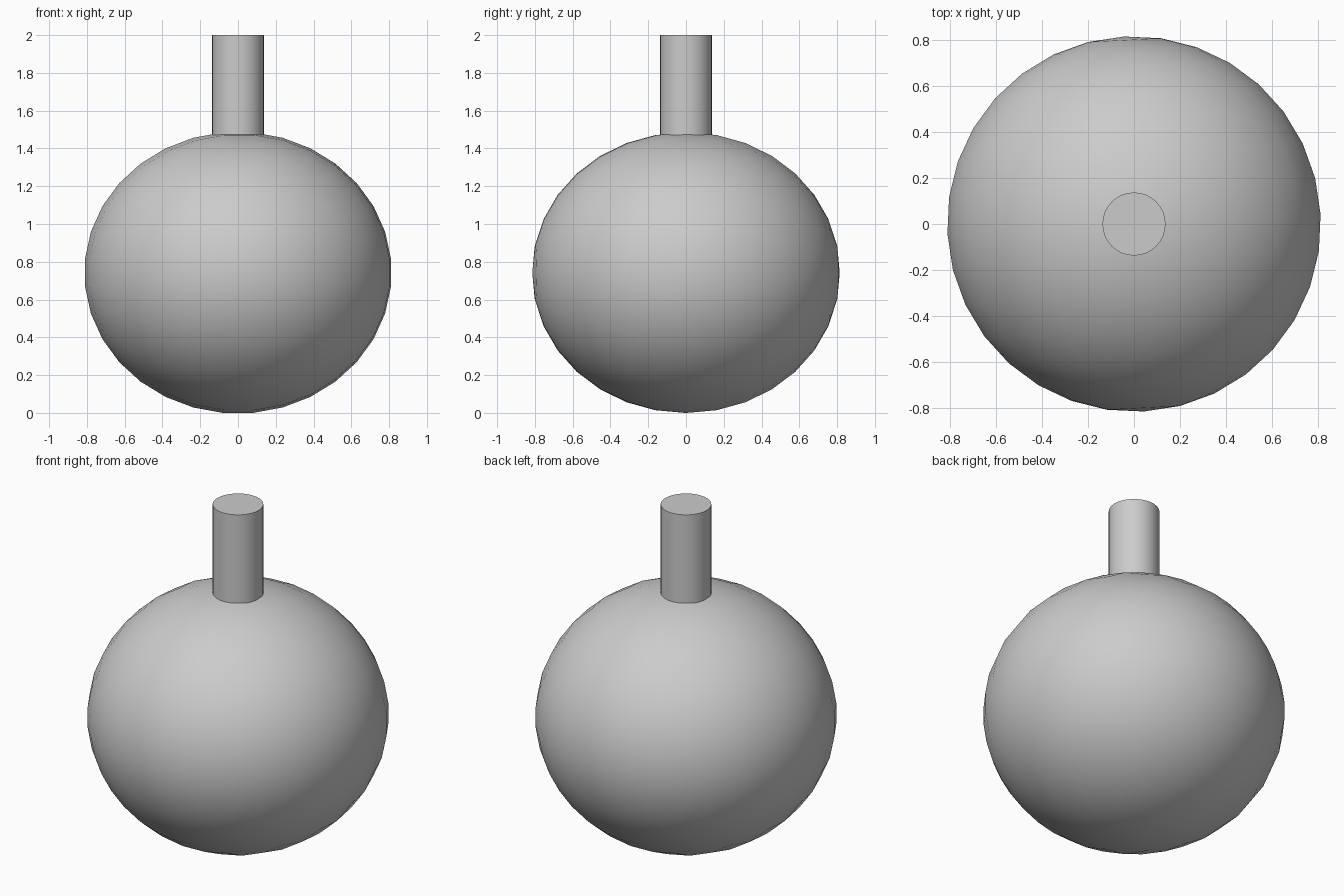
import bpy
from math import radians

if "Cube" in bpy.data.objects:
    bpy.data.objects.remove(bpy.data.objects["Cube"])

# Squashed round body: sphere with its poles along y, turned slightly about z
bpy.ops.mesh.primitive_uv_sphere_add(segments=32, ring_count=16, radius=1,
                                     rotation=(radians(90), radians(5.6), radians(3)))
body = bpy.context.object
body.name = "round_body"
bpy.ops.object.transform_apply(location=False, rotation=True, scale=False)
body.scale = (0.815, 0.815, 0.746)
bpy.ops.object.transform_apply(location=False, rotation=False, scale=True)
body.location.z = -min(v.co.z for v in body.data.vertices)
bpy.ops.object.shade_smooth()

# Upright stem sunk a little into the body
bottom, top = 1.46, 2.0
bpy.ops.mesh.primitive_cylinder_add(vertices=32, radius=0.137, depth=top - bottom,
                                    location=(0, 0, (top + bottom) / 2))
stem = bpy.context.object
stem.name = "stem"
bpy.ops.object.shade_smooth_by_angle(angle=radians(35))
